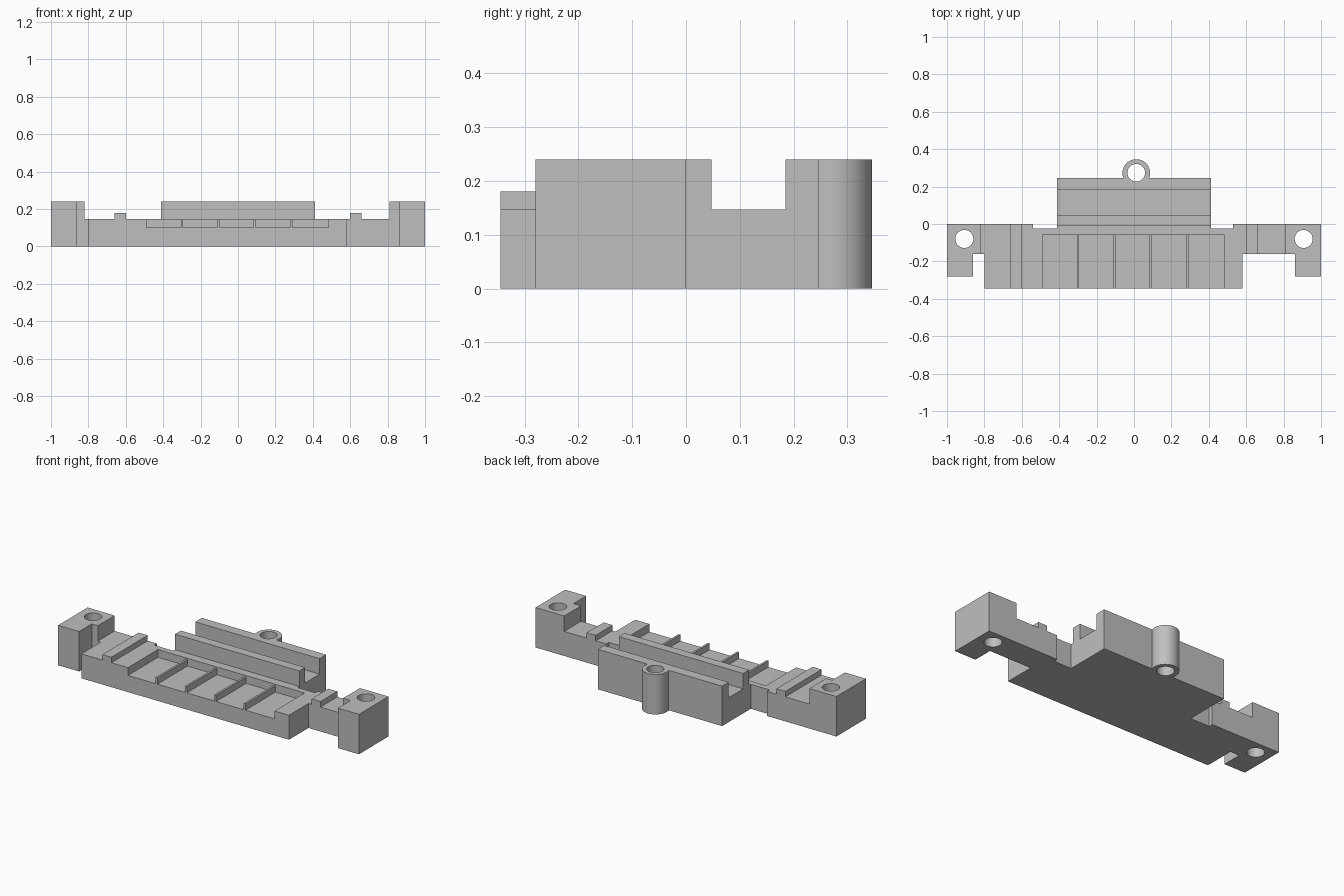
import bpy
import bmesh
from mathutils import Vector

cube = bpy.data.objects.get("Cube")
if cube:
    bpy.data.objects.remove(cube, do_unlink=True)

grey = bpy.data.materials.new("plain grey")
grey.use_nodes = True
colour = (0.52, 0.52, 0.52, 1)
grey.diffuse_color = colour
grey.node_tree.nodes["Principled BSDF"].inputs["Base Color"].default_value = colour

TOP, DECK, FLOOR = 0.24, 0.147, 0.10


def prism(name, outline, sweep):
    """Extrude a closed outline of 3D points along the sweep vector."""
    bm = bmesh.new()
    face = bm.faces.new([bm.verts.new(p) for p in outline])
    out = bmesh.ops.extrude_face_region(bm, geom=[face])
    moved = [v for v in out["geom"] if isinstance(v, bmesh.types.BMVert)]
    bmesh.ops.translate(bm, verts=moved, vec=Vector(sweep))
    bmesh.ops.recalc_face_normals(bm, faces=bm.faces)
    mesh = bpy.data.meshes.new(name)
    bm.to_mesh(mesh)
    bm.free()
    mesh.materials.append(grey)
    obj = bpy.data.objects.new(name, mesh)
    bpy.context.collection.objects.link(obj)
    return obj


def plan(name, points, z0, z1):
    return prism(name, [(x, y, z0) for x, y in points], (0, 0, z1 - z0))


def box(name, x0, x1, y0, y1, z0, z1):
    return plan(name, [(x0, y0), (x1, y0), (x1, y1), (x0, y1)], z0, z1)


def cylinder(name, x, y, radius, z0, z1):
    bpy.ops.mesh.primitive_cylinder_add(
        vertices=48, radius=radius, depth=z1 - z0, location=(x, y, (z0 + z1) / 2))
    obj = bpy.context.object
    obj.name = name
    obj.data.materials.append(grey)
    return obj


def combine(target, tool, operation):
    """Apply a boolean and remove the tool."""
    tool.hide_render = True
    mod = target.modifiers.new("boolean", "BOOLEAN")
    mod.operation, mod.solver, mod.object = operation, "EXACT", tool
    select(target)
    bpy.ops.object.modifier_apply(modifier=mod.name)
    bpy.data.objects.remove(tool, do_unlink=True)


def select(obj):
    bpy.ops.object.select_all(action="DESELECT")
    bpy.context.view_layer.objects.active = obj
    obj.select_set(True)


def drill(target, x, y, radius):
    combine(target, cylinder("hole_cutter", x, y, radius, -0.1, 0.4), "DIFFERENCE")
    select(target)
    bpy.ops.object.shade_smooth_by_angle()


# Base plate with side arms and an open-fronted tray
base = plan("base_plate", [
    (-0.82, 0), (-0.82, -0.16), (-0.80, -0.16), (-0.80, -0.345),
    (0.58, -0.345), (0.58, -0.16), (0.81, -0.16), (0.81, 0),
    (0.53, 0), (0.53, -0.025), (-0.54, -0.025), (-0.54, 0)], 0, DECK)
combine(base, box("tray_cutter", -0.49, 0.485, -0.5, -0.06, FLOOR, 0.3), "DIFFERENCE")

# Thin dividers standing in the tray
for i, x in enumerate((-0.30, -0.105, 0.09, 0.285)):
    box(f"tray_divider_{i + 1}", x - 0.006, x + 0.006, -0.345, -0.06, FLOOR, 0.138)

# Raised ribs across the deck
box("right_rib", -0.66, -0.60, -0.345, 0, DECK, 0.18)
box("left_rib", 0.60, 0.66, -0.16, 0, DECK, 0.18)

# L-shaped screw posts at both ends
for name, side, inner in (("right_post", -1, 0.82), ("left_post", 1, 0.81)):
    post = plan(name, [(side * x, y) for x, y in (
        (1, 0), (1, -0.28), (0.86, -0.28), (0.86, -0.16),
        (inner, -0.16), (inner, 0))], 0, TOP)
    drill(post, side * 0.907, -0.08, 0.048)

# Rear block with a long channel, from its side profile
channel = prism("channel_block", [(-0.413, y, z) for y, z in (
    (-0.025, 0), (0.247, 0), (0.247, TOP), (0.185, TOP), (0.185, DECK),
    (0.047, DECK), (0.047, TOP), (-0.008, TOP), (-0.008, DECK),
    (-0.025, DECK))], (0.826, 0, 0))

# Round boss on the back, drilled through
combine(channel, cylinder("rear_boss", 0.012, 0.272, 0.074, 0, TOP), "UNION")
drill(channel, 0.012, 0.274, 0.047)
